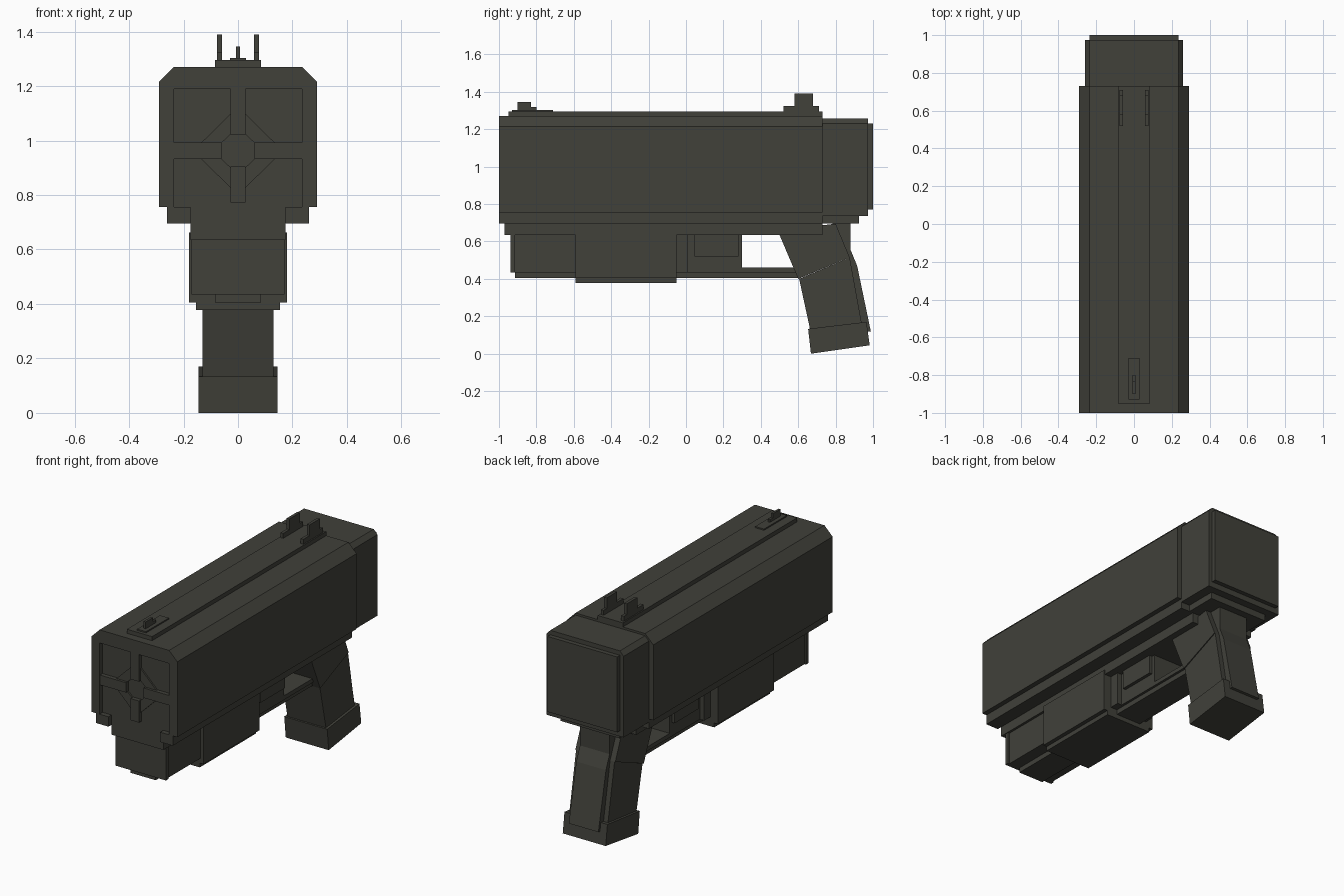
import bpy, bmesh, math
from mathutils import Vector

cube = bpy.data.objects.get("Cube")
if cube:
    bpy.data.objects.remove(cube, do_unlink=True)

mat = bpy.data.materials.new("dark olive grey")
mat.use_nodes = True
COLOUR = (0.052, 0.052, 0.042, 1)
mat.diffuse_color = COLOUR
bsdf = mat.node_tree.nodes["Principled BSDF"]
bsdf.inputs["Base Color"].default_value = COLOUR
bsdf.inputs["Roughness"].default_value = 0.7


def extrude(name, loop, offset):
    """Solid made by sweeping a closed loop of points along an offset."""
    bm = bmesh.new()
    face = bm.faces.new([bm.verts.new(p) for p in loop])
    new = bmesh.ops.extrude_face_region(bm, geom=[face])["geom"]
    bmesh.ops.translate(bm, vec=Vector(offset),
                        verts=[v for v in new if isinstance(v, bmesh.types.BMVert)])
    bmesh.ops.recalc_face_normals(bm, faces=bm.faces)
    me = bpy.data.meshes.new(name)
    bm.to_mesh(me)
    bm.free()
    me.materials.append(mat)
    ob = bpy.data.objects.new(name, me)
    bpy.context.collection.objects.link(ob)
    return ob


def side(name, pts, half, x=0):
    """Profile in (y, z), swept across the width."""
    return extrude(name, [(x - half, y, z) for y, z in pts], (2 * half, 0, 0))


def section(name, pts, y0, y1):
    """Cross-section in (x, z), swept front to back."""
    return extrude(name, [(x, y0, z) for x, z in pts], (0, y1 - y0, 0))


def box(name, x0, x1, y0, y1, z0, z1):
    return section(name, [(x0, z0), (x1, z0), (x1, z1), (x0, z1)], y0, y1)


def cbox(name, half, y0, y1, z0, z1):
    return box(name, -half, half, y0, y1, z0, z1)


# Main housing with chamfered top and a raised frame around the front
section("housing", [(-.29, .755), (.29, .755), (.29, 1.215), (.235, 1.27),
                    (-.235, 1.27), (-.29, 1.215)], -.97, .73)
section("front_frame", [(-.29, .755), (-.235, .755), (-.235, 1.19), (.235, 1.19),
                        (.235, .755), (.29, .755), (.29, 1.215), (.235, 1.27),
                        (-.235, 1.27), (-.29, 1.215)], -1, -.97)
cbox("lower_step", .26, -.97, .73, .695, .755)
for s, n in ((1, "left"), (-1, "right")):
    box(n + "_front_foot", min(s * .175, s * .26), max(s * .175, s * .26),
        -1, -.97, .695, .755)
cbox("underside_rail", .175, -.97, .73, .635, .695)

# Front cross: four bars over a faceted funnel around an open centre
ZC = .962
for s, n in ((1, "left"), (-1, "right")):
    box(n + "_cross_bar", min(s * .06, s * .235), max(s * .06, s * .235),
        -.995, -.97, ZC - .03, ZC + .03)
cbox("upper_cross_bar", .028, -.995, -.97, 1.022, 1.19)
cbox("lower_cross_bar", .028, -.995, -.97, .772, .904)
for sx in (1, -1):
    for sz in (1, -1):
        web = [(.06, .03), (.135, .03), (.028, .135), (.028, .06)]
        section("cross_web", [(sx * a, ZC + sz * b) for a, b in web], -.98, -.97)

# Rear housing, end plate and underside step
section("rear_housing", [(-.26, .735), (.26, .735), (.26, 1.23), (.235, 1.257),
                         (-.235, 1.257), (-.26, 1.23)], .73, .973)
cbox("rear_plate", .235, .973, 1.0, .77, 1.23)
cbox("rear_step", .2, .73, .925, .695, .735)

# Top rib and sights
cbox("top_rib", .085, -.95, .73, 1.27, 1.295)
cbox("front_sight_base", .03, -.93, -.71, 1.295, 1.303)
side("front_sight", [(-.9, 1.3), (-.8, 1.3), (-.8, 1.32), (-.83, 1.32),
                     (-.83, 1.345), (-.9, 1.345)], .007)
for s, n in ((1, "left"), (-1, "right")):
    side(n + "_rear_sight", [(.52, 1.29), (.71, 1.29), (.71, 1.325), (.68, 1.325),
                             (.68, 1.39), (.58, 1.39), (.58, 1.325), (.52, 1.325)],
         .009, s * .068)

# Fore-end
cbox("fore_plate", .17, -.938, -.915, .435, .635)
cbox("fore_block", .16, -.915, -.59, .435, .635)
cbox("fore_keel", .085, -.915, -.59, .405, .435)
cbox("middle_block", .18, -.59, -.05, .405, .662)
cbox("middle_keel", .155, -.59, -.05, .378, .405)

# Trigger housing and guard
cbox("guard_post", .13, -.05, .01, .435, .635)
cbox("trigger_housing", .1, .01, .30, .435, .635)
cbox("trigger_panel", .12, .045, .28, .52, .635)
cbox("guard_keel", .085, -.05, .61, .405, .44)
cbox("guard_bar", .1, .30, .59, .435, .46)

# Grip, back strap and butt cap
side("upper_grip", [(.50, .635), (.50, .66), (.80, .695), (.875, .515), (.60, .40)], .135)
side("lower_grip", [(.605, .40), (.875, .515), (.945, .13), (.67, .10)], .13)
side("back_strap", [(.78, .70), (.88, .70), (.88, .555), (.915, .47), (.988, .12),
                    (.92, .11), (.86, .51)], .1)
side("butt_cap", [(.653, .133), (.965, .17), (.982, .045), (.668, 0)], .145)
